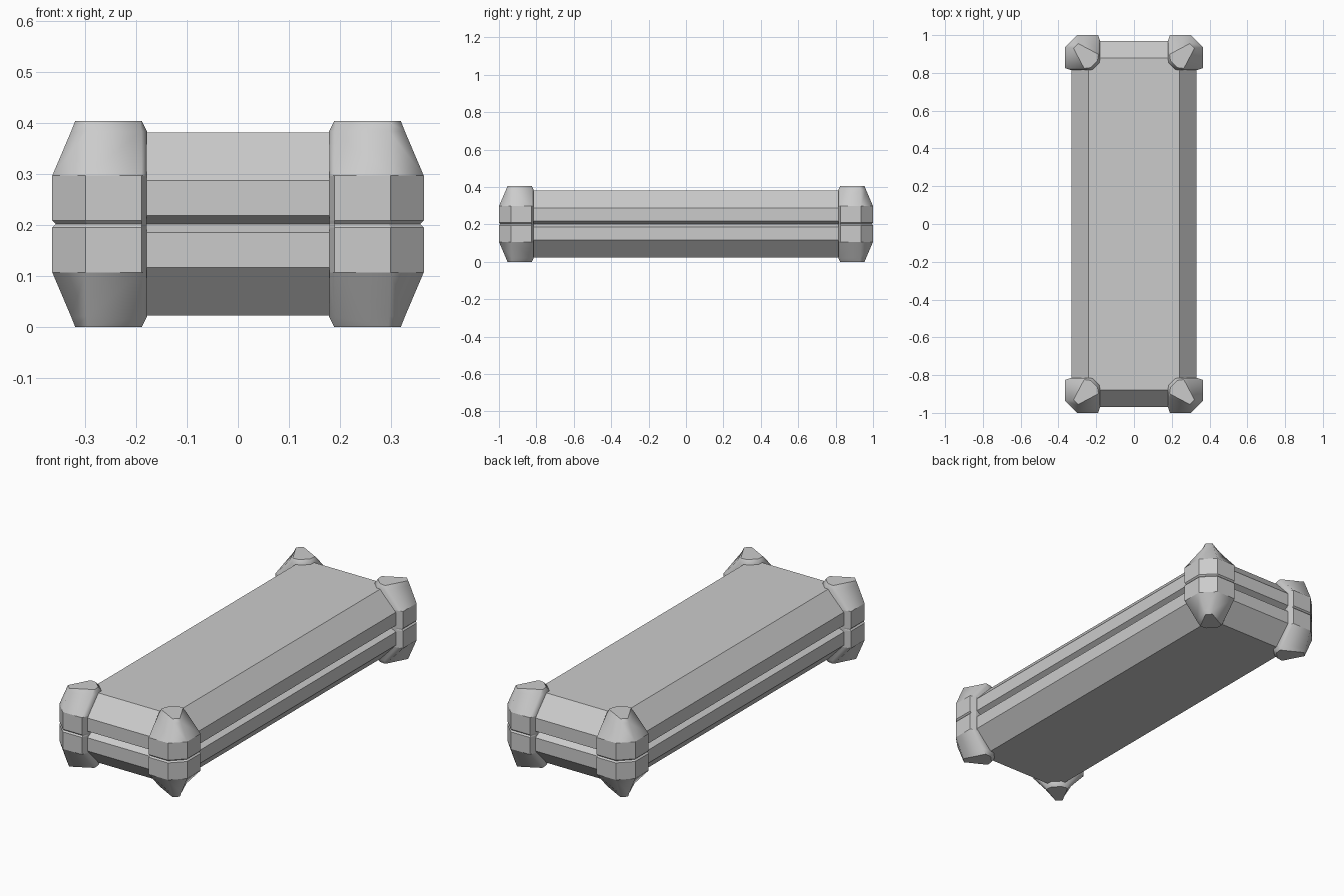
import bpy, bmesh

if "Cube" in bpy.data.objects:
    bpy.data.objects.remove(bpy.data.objects["Cube"])

MID = 0.202  # height of the horizontal symmetry plane


def loft(name, rings, smooth_bands=(), sharp_rings=()):
    """Skin a stack of equal-length point rings, listed bottom to top, and cap both ends."""
    bm = bmesh.new()
    loops = [[bm.verts.new(p) for p in ring] for ring in rings]
    n = len(loops[0])
    for b, (lo, hi) in enumerate(zip(loops, loops[1:])):
        for i in range(n):
            j = (i + 1) % n
            f = bm.faces.new((lo[i], lo[j], hi[j], hi[i]))
            f.smooth = b in smooth_bands
    bm.faces.new(loops[0][::-1])
    bm.faces.new(loops[-1])
    for r in sharp_rings:
        for i in range(n):
            e = bm.edges.get((loops[r][i], loops[r][(i + 1) % n]))
            e.smooth = False
    bmesh.ops.recalc_face_normals(bm, faces=bm.faces)
    me = bpy.data.meshes.new(name)
    bm.to_mesh(me)
    bm.free()
    ob = bpy.data.objects.new(name, me)
    bpy.context.collection.objects.link(ob)
    return ob


# Case body: chamfered box with a V groove around the middle
def rect(inset, z):
    x, y = 0.33 - inset, 0.97 - inset
    return [(-x, -y, z), (x, -y, z), (x, y, z), (-x, y, z)]


body_profile = [(0.09, -0.18), (0, -0.085), (0, -0.017), (0.03, 0),
                (0, 0.017), (0, 0.085), (0.09, 0.18)]
loft("case_body", [rect(i, MID + h) for i, h in body_profile])


# Corner guards: half outlines measured inward from the outer corner,
# completed by symmetry about the corner diagonal
def guard_ring(half, h, inset=0.0):
    pts = half + [(v, u) for u, v in reversed(half)]
    return [(0.365 - max(u, inset), 1.0 - max(v, inset), MID + h) for u, v in pts]


side = [(0.065, 0), (0.175, 0), (0.185, 0.03), (0.185, 0.15)]
seam = [(0.068, 0), (0.175, 0), (0.185, 0.03), (0.185, 0.15)]
rim = [(0.068, 0.037), (0.175, 0.08), (0.186, 0.10), (0.183, 0.145)]
top = [(0.07, 0.045), (0.174, 0.10), (0.176, 0.105), (0.172, 0.135)]

upper = [(side, 0.007, 0), (side, 0.095, 0), (rim, 0.182, 0), (top, 0.202, 0)]
stack = [(p, -h, i) for p, h, i in reversed(upper)] + [(seam, 0, 0.007)] + upper
guard = loft("corner_guards", [guard_ring(*s) for s in stack],
             smooth_bands=(0, 1, 6, 7), sharp_rings=(0, 2, 6, 8))
mirror = guard.modifiers.new("four_corners", 'MIRROR')
mirror.use_axis = (True, True, False)
mirror.use_mirror_merge = False
